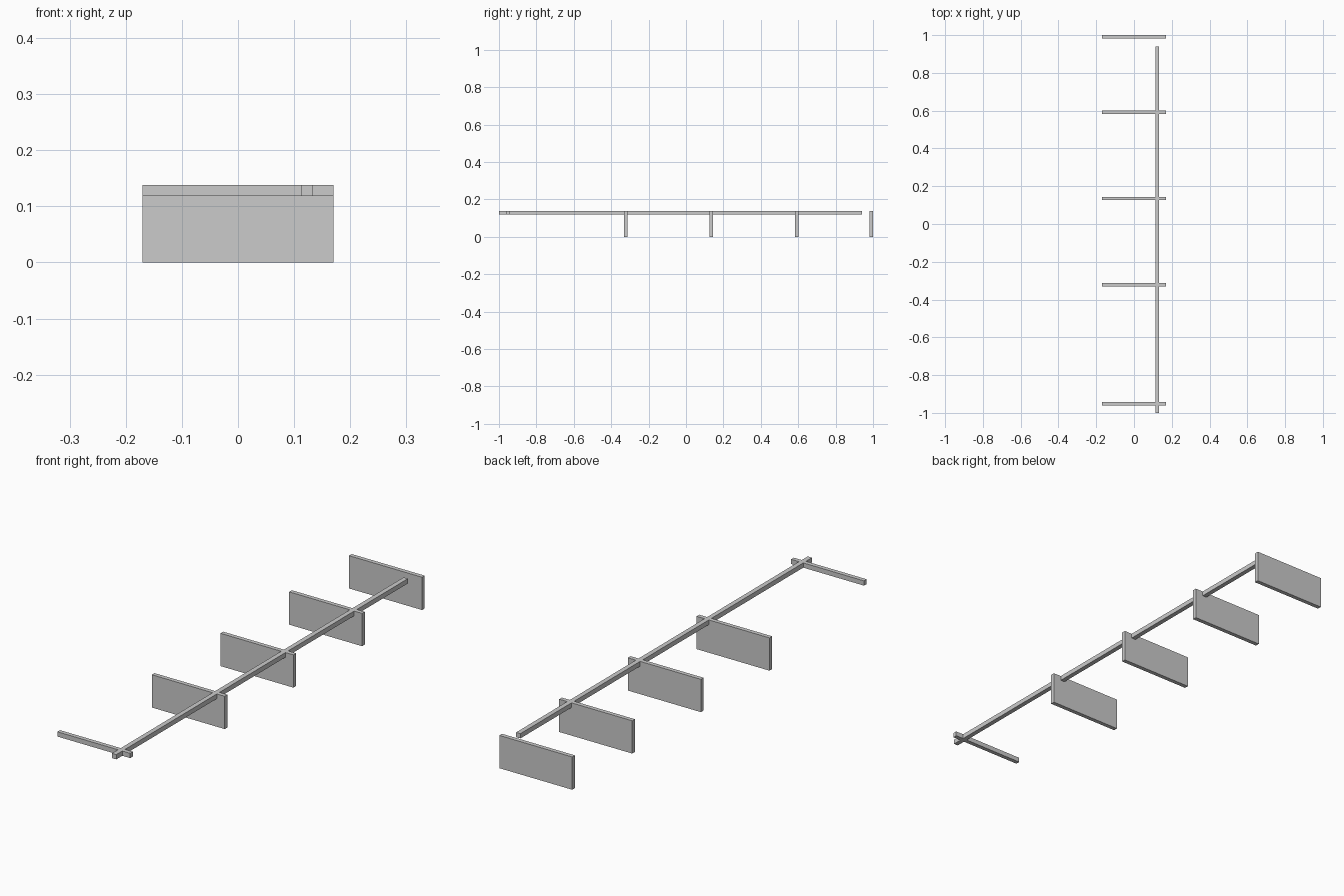
import bpy, bmesh
from mathutils import Vector

if "Cube" in bpy.data.objects:
    bpy.data.objects.remove(bpy.data.objects["Cube"])

HALF_W = 0.17                   # half width of the cross members
T = 0.018                       # thickness of the cross members
TOP, RAIL_LOW = 0.138, 0.118    # rail top and underside
RAIL_X0, RAIL_X1 = 0.113, 0.133
BAR_Y = -0.951


def extrude_profile(name, points, offset):
    """Close a flat outline and extrude it into a solid."""
    bm = bmesh.new()
    face = bm.faces.new([bm.verts.new(p) for p in points])
    ext = bmesh.ops.extrude_face_region(bm, geom=[face])
    moved = [v for v in ext["geom"] if isinstance(v, bmesh.types.BMVert)]
    bmesh.ops.translate(bm, verts=moved, vec=Vector(offset))
    bmesh.ops.recalc_face_normals(bm, faces=bm.faces)
    mesh = bpy.data.meshes.new(name)
    bm.to_mesh(mesh)
    bm.free()
    obj = bpy.data.objects.new(name, mesh)
    bpy.context.collection.objects.link(obj)
    return obj


def cross_member(name, y, bottom, slot_bottom=None):
    """Upright board across the rail, optionally slotted to receive it."""
    outline = [(-HALF_W, bottom), (HALF_W, bottom), (HALF_W, TOP)]
    if slot_bottom is not None:
        outline += [(RAIL_X1, TOP), (RAIL_X1, slot_bottom),
                    (RAIL_X0, slot_bottom), (RAIL_X0, TOP)]
    outline.append((-HALF_W, TOP))
    y0 = y - T / 2
    return extrude_profile(name, [(x, y0, z) for x, z in outline], (0, T, 0))


# Long rail, half-lapped over the front bar
mid = (TOP + RAIL_LOW) / 2
b0, b1 = BAR_Y - T / 2, BAR_Y + T / 2
rail = [(-1.0, RAIL_LOW), (b0, RAIL_LOW), (b0, mid), (b1, mid),
        (b1, RAIL_LOW), (0.941, RAIL_LOW), (0.941, TOP), (-1.0, TOP)]
extrude_profile("long_rail", [(RAIL_X0, y, z) for y, z in rail],
                (RAIL_X1 - RAIL_X0, 0, 0))

# Slim bar at the front end
cross_member("front_bar", BAR_Y, RAIL_LOW, mid)

# Three evenly spaced boards slotted onto the rail
for i in range(3):
    cross_member(f"support_board_{i + 1}", -0.322 + 0.457 * i, 0.0, RAIL_LOW)

# Separate board at the back end
cross_member("back_board", 1.0 - T / 2, 0.0)
